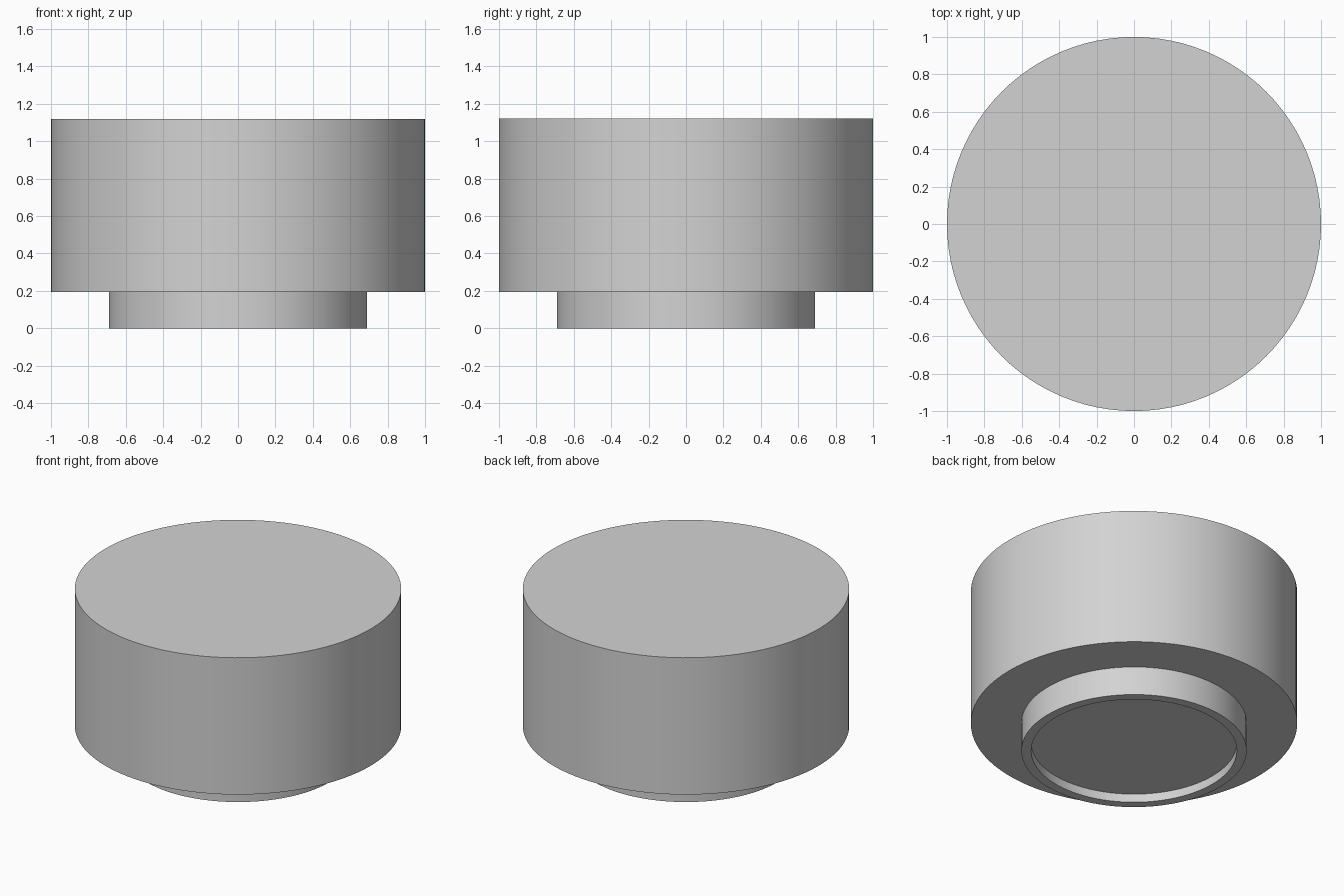
import bpy
import bmesh
import math

cube = bpy.data.objects.get("Cube")
if cube:
    bpy.data.objects.remove(cube, do_unlink=True)

SEGMENTS = 96

grey = bpy.data.materials.new("plain_grey")
grey.use_nodes = True
grey.diffuse_color = (0.65, 0.65, 0.65, 1)
grey.node_tree.nodes["Principled BSDF"].inputs["Base Color"].default_value = grey.diffuse_color


def lathe(name, profile, material):
    """Turn a (radius, height) profile around z; radius 0 ends become flat caps."""
    bm = bmesh.new()
    rings = []
    for radius, z in profile:
        angles = [2 * math.pi * i / SEGMENTS for i in range(SEGMENTS)]
        rings.append([bm.verts.new((radius * math.cos(a), radius * math.sin(a), z)) for a in angles])
    for low, high in zip(rings, rings[1:]):
        for i in range(SEGMENTS):
            j = (i + 1) % SEGMENTS
            bm.faces.new((low[i], low[j], high[j], high[i]))
    bm.faces.new(rings[0])
    bm.faces.new(rings[-1])
    bmesh.ops.recalc_face_normals(bm, faces=bm.faces)
    mesh = bpy.data.meshes.new(name)
    bm.to_mesh(mesh)
    bm.free()
    mesh.materials.append(material)
    obj = bpy.data.objects.new(name, mesh)
    bpy.context.collection.objects.link(obj)
    bpy.ops.object.select_all(action="DESELECT")
    obj.select_set(True)
    bpy.context.view_layer.objects.active = obj
    bpy.ops.object.shade_smooth_by_angle(angle=math.radians(30))
    return obj


# Wide drum on a narrower foot with a shallow round recess underneath
recess = [(0.63, 0.057), (0.63, 0.0)]
foot = [(0.69, 0.0), (0.69, 0.195)]
drum = [(1.0, 0.195), (1.0, 1.12)]
lathe("drum_with_recessed_foot", recess + foot + drum, grey)
